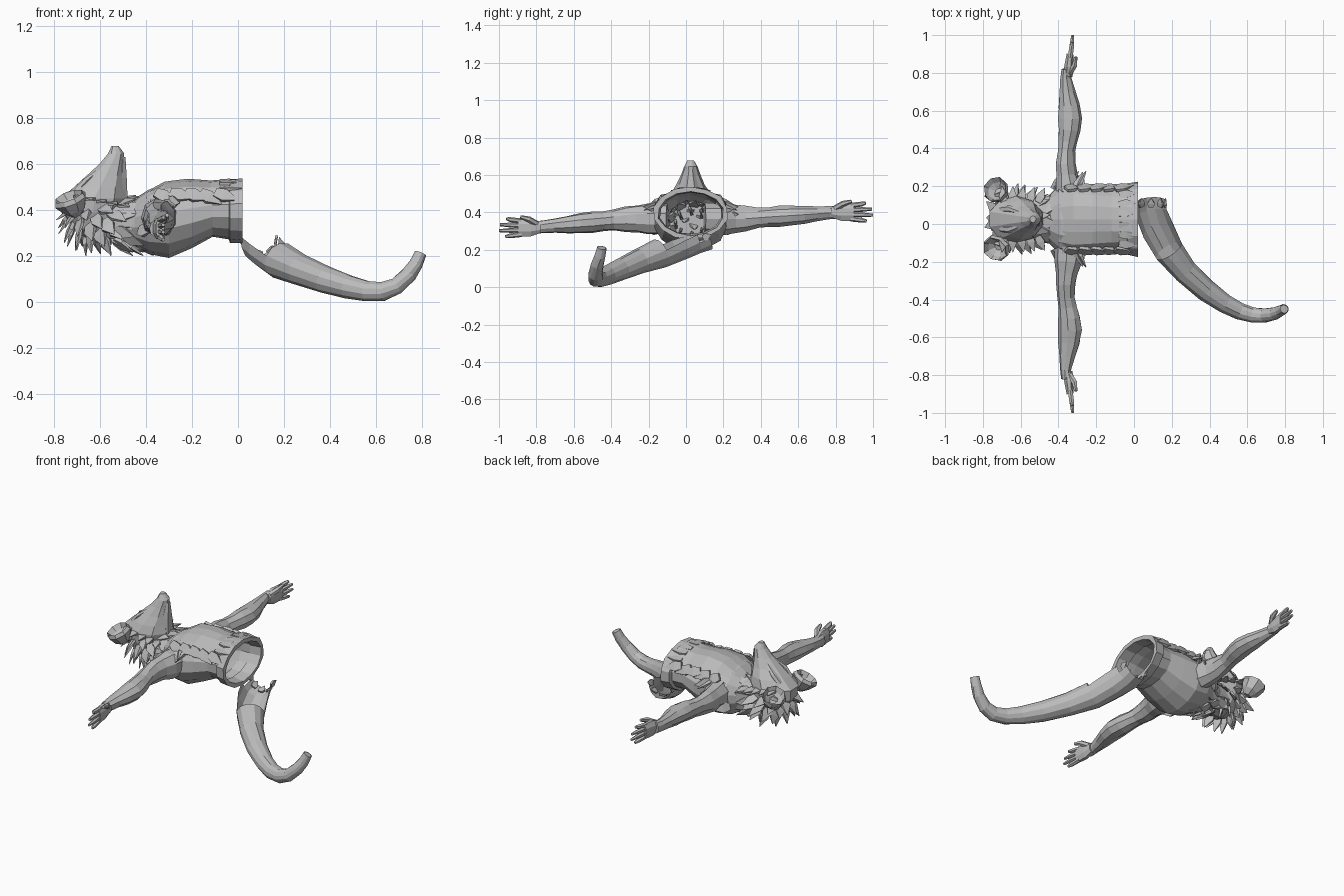
import bpy, bmesh, random
from math import sin, cos, pi, radians
from mathutils import Vector as V

random.seed(4)
if "Cube" in bpy.data.objects:
    bpy.data.objects.remove(bpy.data.objects["Cube"])

grey = bpy.data.materials.new("stone grey")
grey.use_nodes = True
colour = (0.5, 0.5, 0.5, 1)
grey.diffuse_color = colour
grey.node_tree.nodes["Principled BSDF"].inputs["Base Color"].default_value = colour
MID = 0.025  # centre line of the body


def finish(name, bm):
    mesh = bpy.data.meshes.new(name)
    bm.to_mesh(mesh)
    bm.free()
    mesh.materials.append(grey)
    obj = bpy.data.objects.new(name, mesh)
    bpy.context.collection.objects.link(obj)
    return obj


def loft(bm, path, up=(0, 0, 1), sides=10, caps=True, jitter=0.0, keep=None, axis=None):
    """Skin rings (centre, half width, half height) along a path."""
    pts = [V(p[0]) for p in path]
    rings = []
    for i, (_, a, b) in enumerate(path):
        t = V(axis) if axis else pts[min(i + 1, len(pts) - 1)] - pts[max(i - 1, 0)]
        t.normalize()
        u = V(up).cross(t).normalized()
        v = t.cross(u)
        ring = []
        for k in range(sides):
            ang = 2 * pi * (k + 0.5) / sides
            r = 1 + random.uniform(-jitter, jitter)
            ring.append(bm.verts.new(pts[i] + u * a * r * cos(ang) + v * b * r * sin(ang)))
        rings.append(ring)
    for i in range(len(rings) - 1):
        for k in range(sides):
            if keep and not keep(i, sin(2 * pi * (k + 1) / sides)):
                continue
            n = (k + 1) % sides
            bm.faces.new((rings[i][k], rings[i][n], rings[i + 1][n], rings[i + 1][k]))
    if caps:
        bm.faces.new(rings[0][::-1])
        bm.faces.new(rings[-1])
    else:
        loose = [v for v in bm.verts if not v.link_faces]
        bmesh.ops.delete(bm, geom=loose, context='VERTS')


def part(name, path, **kw):
    bm = bmesh.new()
    loft(bm, path, **kw)
    return finish(name, bm)


def tuft(bm, base, direction, length, width, normal):
    """A flattened, pointed lock of fur."""
    base, d, n = V(base), V(direction).normalized(), V(normal)
    if n.cross(d).length < 0.1:
        n = n + V((0.5, 0.3, 0))
    loft(bm, [(base, width * 0.7, width * 0.25),
              (base + d * length * 0.4, width, width * 0.3),
              (base + d * length, 0.002, 0.002)], up=n, sides=4)


# Hollow torso with a belt rim around the open waist
torso = [(-0.50, 0.35, .10, .09), (-0.45, 0.345, .13, .10), (-0.39, 0.35, .19, .14),
         (-0.30, 0.355, .20, .165), (-0.20, 0.375, .185, .145), (-0.11, 0.395, .168, .115),
         (-0.04, 0.395, .175, .125), (-0.035, 0.395, .195, .138), (0.02, 0.395, .20, .142),
         (0.02, 0.395, .175, .118), (-0.05, 0.395, .165, .11)]
part("torso", [((x, MID, z), a, b) for x, z, a, b in torso],
     sides=14, caps=False, jitter=0.025, axis=(1, 0, 0))

# Raised fur sheet over the chest
chest = [(-0.40, 0.36, .18, .12), (-0.32, 0.36, .205, .165), (-0.22, 0.365, .20, .175),
         (-0.12, 0.37, .185, .16), (-0.01, 0.375, .19, .163)]
part("chest_fur", [((x, MID, z), a, b) for x, z, a, b in chest],
     sides=18, caps=False, jitter=0.03, axis=(1, 0, 0), keep=lambda i, s: s > 0.55)

# Broad flat locks hanging off the chest sheet and over the shoulders
bm = bmesh.new()
for s in (-1, 1):
    for i in range(5):
        x = -0.36 + i * 0.065
        tuft(bm, (x, MID + s * 0.16, 0.475), (0.9, s * 0.2, random.uniform(-.6, -.2)),
             0.11, 0.042, (0, s, 0.6))
    for i in range(3):
        tuft(bm, (-0.08, MID + s * (0.03 + i * 0.05), 0.525 - i * i * 0.008),
             (1, s * 0.1, 0), 0.10, 0.03, (0, s * 0.2, 1))
    for i in range(4):
        tuft(bm, (-0.43 + i * 0.04, MID + s * 0.16, 0.31 + i * 0.04),
             (0.6, s, 0), 0.11, 0.042, (-1, 0, 0.3))
    for x, z in ((-.36, .44), (-.30, .45)):
        tuft(bm, (x, MID + s * 0.14, z), (0.25, s, -0.35), 0.12, 0.045, (0, s * .3, 1))
finish("body_tufts", bm)

# Head, lofted from the nape to the tip of the raised snout
head = [(0.28, -.60, .07, .07), (0.32, -.615, .11, .095), (0.39, -.63, .135, .12),
        (0.45, -.625, .145, .125), (0.50, -.60, .115, .105), (0.55, -.575, .085, .075),
        (0.60, -.55, .055, .052), (0.645, -.53, .036, .036), (0.678, -.535, .016, .018)]
part("head", [((x, MID, z), a, b) for z, x, a, b in head],
     up=(0, 1, 0), sides=10, jitter=0.03, axis=(0, 0, 1))

# Brows and lower jaw
part("jaw", [((-.51, MID, .43), .035, .06), ((-.505, MID, .54), .024, .04),
             ((-.50, MID, .63), .012, .018)], up=(0, 1, 0), sides=6)
for s, side in ((1, "left"), (-1, "right")):
    part(side + "_brow", [((-.70, MID + s * .05, .48), .018, .02),
                          ((-.66, MID + s * .055, .525), .016, .02),
                          ((-.60, MID + s * .035, .575), .008, .01)], up=(0, 1, 0), sides=6)

# Neck
part("neck", [((-.62, MID, .36), .10, .10), ((-.52, MID, .355), .11, .10),
              ((-.44, MID, .355), .13, .095)], sides=10, jitter=0.04)

# Shaggy mane: locks swept back from the face and along the neck
bm = bmesh.new()
count = 46
for i in range(count):
    nz = 0.45 - 1.4 * i / count
    r = (1 - nz * nz) ** 0.5
    n = V((r * cos(i * 2.4), r * sin(i * 2.4), nz))
    base = V((-.61, MID, .375)) + V((n.x * .12, n.y * .10, n.z * .095))
    tuft(bm, base, n * 0.7 + V((0.35, 0, -0.45)), random.uniform(.08, .115),
         random.uniform(.032, .046), n)
for row in range(3):
    for i in range(9):
        ang = 2 * pi * (i + row * 0.5) / 9
        n = V((0, cos(ang), sin(ang)))
        base = V((-.54 + row * .045, MID, .345)) + n * 0.09
        tuft(bm, base, n * 0.4 + V((0.8, 0, -0.15)), .10, .04, n)
# Cheek locks and the locks seen inside the hollow chest
for s in (-1, 1):
    for i in range(5):
        base = (-.69 + i * .045, MID + s * .09, .46 - .01 * i)
        tuft(bm, base, (i * .15 - .1, s, -0.1), .085, .032, (0, s * .3, 1))
for i in range(8):
    base = V((-.47, MID + .08 * cos(i * pi / 4), .34 + .07 * sin(i * pi / 4)))
    tuft(bm, base, (1, 0, 0.1 * cos(i)), .11, .035, base - V((-.47, MID, .34)))
finish("mane", bm)

# Cupped round ears
for s, side in ((1, "left"), (-1, "right")):
    out = V((-0.35, s * 0.3, 0.85)).normalized()
    c = V((-.73, MID + s * .155, .445))
    cup = [(-.08, .02), (-.05, .052), (-.005, .072), (.016, .066), (-.012, .05), (-.035, .02)]
    part(side + "_ear", [(c + out * h, r, r) for h, r in cup], up=(1, 0, 0), sides=8,
         jitter=0.08, axis=out)
    part(side + "_ear_root", [((-.68, MID + s * .06, .40), .03, .03), (c - out * .04, .03, .03)],
         sides=6)

# Arms with muscle bulges, palms, fingers and thumbs
arm = [(.10, .08, .085), (.20, .075, .085), (.26, .058, .075), (.32, .053, .068),
       (.39, .046, .056), (.44, .05, .052), (.50, .06, .056), (.56, .066, .054),
       (.63, .057, .048), (.70, .043, .04), (.77, .03, .035), (.82, .024, .036)]
for s, side in ((1, "left"), (-1, "right")):
    def height(y):
        return 0.365 + (0.035 if s > 0 else -0.045) * max(0, (y - 0.3) / 0.5)

    part(side + "_arm", [((-.35 + .012 * sin(y * 14), s * y, height(y)), a, b) for y, a, b in arm],
         sides=9, jitter=0.05)
    hz = height(0.82)
    part(side + "_palm", [((-.348, s * .78, hz), .024, .032), ((-.345, s * .83, hz), .027, .05),
                          ((-.338, s * .90, hz), .02, .05)], sides=8)
    for f, reach in enumerate((.965, 1.0, .995, .96)):
        z = hz + (f - 1.5) * .024
        spread = (f - 1.5) * .008
        part(f"{side}_finger_{f + 1}",
             [((-.338, s * .88, z), .015, .014), ((-.33, s * .94, z + spread * .6), .014, .013),
              ((-.325, s * reach, z + spread), .008, .008)], sides=6)
    part(side + "_thumb", [((-.34, s * .80, hz + .02), .018, .018),
                           ((-.315, s * .84, hz + .045), .016, .016),
                           ((-.308, s * .885, hz + .058), .009, .009)], sides=6)

# Tail: torn open at the root, sweeping down and curling up at the tip
tail = [((.09, .12, .28), .08), ((.095, .05, .26), .086), ((.125, -.03, .23), .088),
        ((.185, -.14, .18), .08), ((.27, -.25, .138), .068), ((.38, -.35, .095), .06),
        ((.48, -.42, .064), .052), ((.56, -.462, .046), .046), ((.63, -.482, .045), .042),
        ((.69, -.485, .068), .038), ((.745, -.475, .12), .034), ((.775, -.46, .165), .03),
        ((.795, -.45, .21), .026)]
part("tail", [(p, r, r) for p, r in tail], sides=12, caps=False, jitter=0.03,
     keep=lambda i, s: i > 2 or s < (-0.2, 0.1, 0.4)[i])
part("tail_end", [(p, r * .9, r * .9) for p, r in tail[-2:]], sides=8)

# Ragged scraps around the torn root
bm = bmesh.new()
for i in range(5):
    ang = radians(190 + i * 40)
    base = V((.09 + .075 * cos(ang), .09, .275 + .07 * sin(ang)))
    tuft(bm, base, (0.1 * cos(ang), 1, 0.4), .05, .028, (cos(ang), 0, sin(ang)))
finish("tail_scraps", bm)
